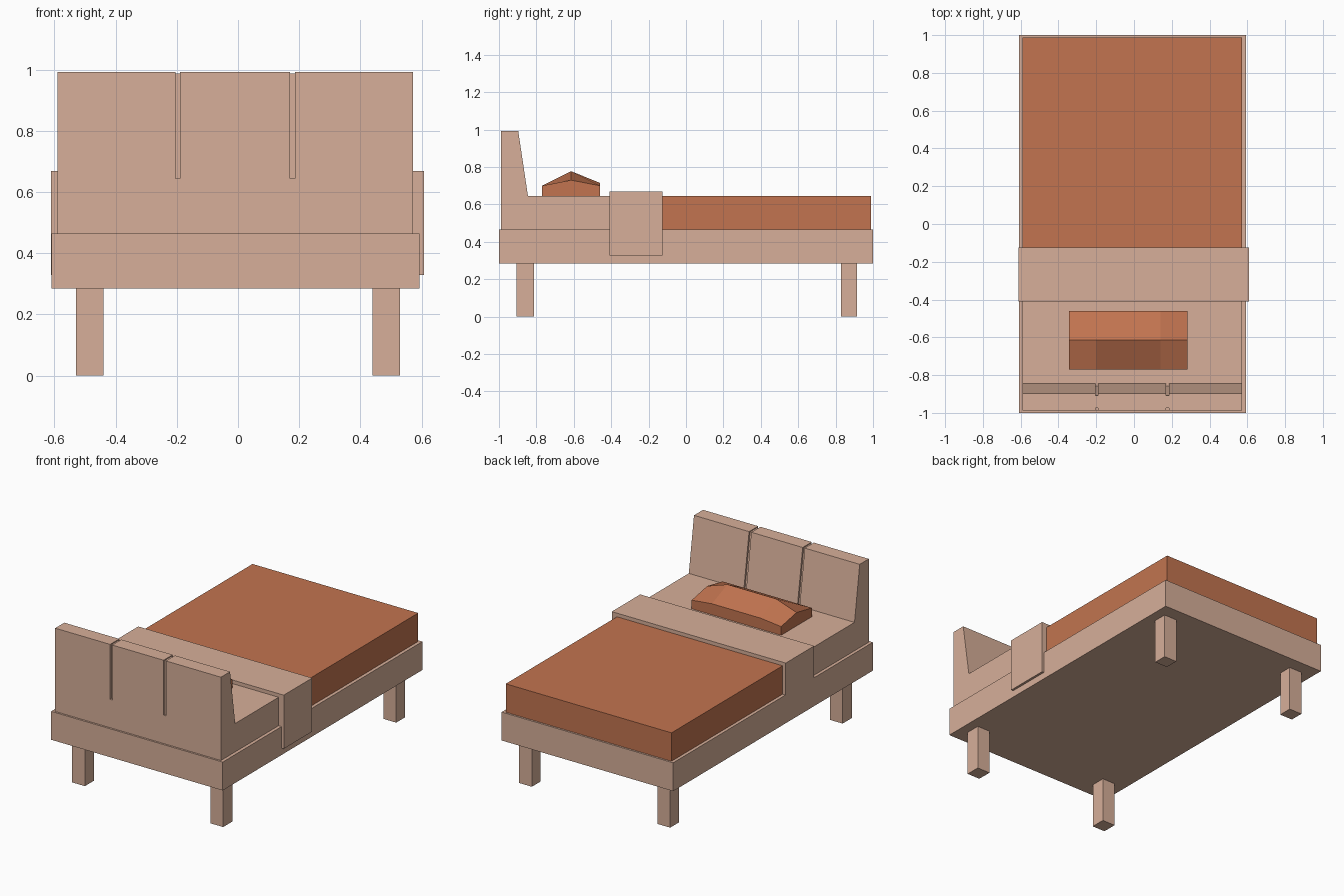
import bpy, bmesh

if "Cube" in bpy.data.objects:
    bpy.data.objects.remove(bpy.data.objects["Cube"])


def material(name, rgb):
    m = bpy.data.materials.new(name)
    m.diffuse_color = (*rgb, 1)
    m.use_nodes = True
    m.node_tree.nodes["Principled BSDF"].inputs["Base Color"].default_value = m.diffuse_color
    return m


TAN = material("tan", (0.68, 0.43, 0.32))
RUST = material("rust", (0.54, 0.175, 0.08))


def finish(name, bm, mat):
    bmesh.ops.recalc_face_normals(bm, faces=bm.faces)
    me = bpy.data.meshes.new(name)
    bm.to_mesh(me)
    bm.free()
    me.materials.append(mat)
    ob = bpy.data.objects.new(name, me)
    bpy.context.collection.objects.link(ob)
    return ob


def prism(name, profile, x0, x1, mat):
    """Extrude a (y, z) profile from x0 to x1."""
    bm = bmesh.new()
    face = bm.faces.new([bm.verts.new((x0, y, z)) for y, z in profile])
    ext = bmesh.ops.extrude_face_region(bm, geom=[face])["geom"]
    verts = [g for g in ext if isinstance(g, bmesh.types.BMVert)]
    bmesh.ops.translate(bm, verts=verts, vec=(x1 - x0, 0, 0))
    return finish(name, bm, mat)


def box(name, x, y, z, mat):
    return prism(name, [(y[0], z[0]), (y[1], z[0]), (y[1], z[1]), (y[0], z[1])], *x, mat)


# Frame and legs
box("bed_frame", (-0.61, 0.593), (-1, 1), (0.285, 0.465), TAN)
for side, x in (("left", (-0.53, -0.44)), ("right", (0.44, 0.53))):
    box(f"head_leg_{side}", x, (-0.905, -0.812), (0, 0.285), TAN)
    box(f"foot_leg_{side}", x, (0.828, 0.915), (0, 0.285), TAN)

# Mattress: bare sheet at the head, blanket over the rest
box("sheet", (-0.59, 0.572), (-0.988, -0.2), (0.465, 0.645), TAN)
box("blanket", (-0.59, 0.572), (-0.2, 0.988), (0.465, 0.645), RUST)
box("blanket_fold", (-0.612, 0.608), (-0.41, -0.125), (0.328, 0.668), TAN)

# Headboard: three panels over a slightly inset core
panel = [(-0.988, 0.645), (-0.845, 0.645), (-0.897, 0.993), (-0.988, 0.993)]
for i, (x0, x1) in enumerate(((-0.59, -0.205), (-0.19, 0.17), (0.186, 0.572))):
    prism(f"headboard_panel_{i + 1}", panel, x0, x1, TAN)
core = [(-0.975, 0.645), (-0.857, 0.645), (-0.908, 0.987), (-0.975, 0.987)]
prism("headboard_core", core, -0.55, 0.53, TAN)

# Pillow: a box whose top rises to a ridge in the middle
xs = (-0.345, -0.2, 0.14, 0.282)
ys = (-0.77, -0.615, -0.46)
tops = ((0.70, 0.73, 0.70), (0.70, 0.778, 0.715), (0.70, 0.778, 0.715), (0.70, 0.73, 0.70))
bm = bmesh.new()
top = [[bm.verts.new((x, y, z)) for y, z in zip(ys, row)] for x, row in zip(xs, tops)]
low = [[bm.verts.new((x, y, 0.645)) for y in ys] for x in xs]
for g in (top, low):
    for i in range(3):
        for j in range(2):
            bm.faces.new((g[i][j], g[i + 1][j], g[i + 1][j + 1], g[i][j + 1]))
for i in range(3):
    for j in (0, 2):
        bm.faces.new((low[i][j], low[i + 1][j], top[i + 1][j], top[i][j]))
for j in range(2):
    for i in (0, 3):
        bm.faces.new((low[i][j], low[i][j + 1], top[i][j + 1], top[i][j]))
finish("pillow", bm, RUST)
